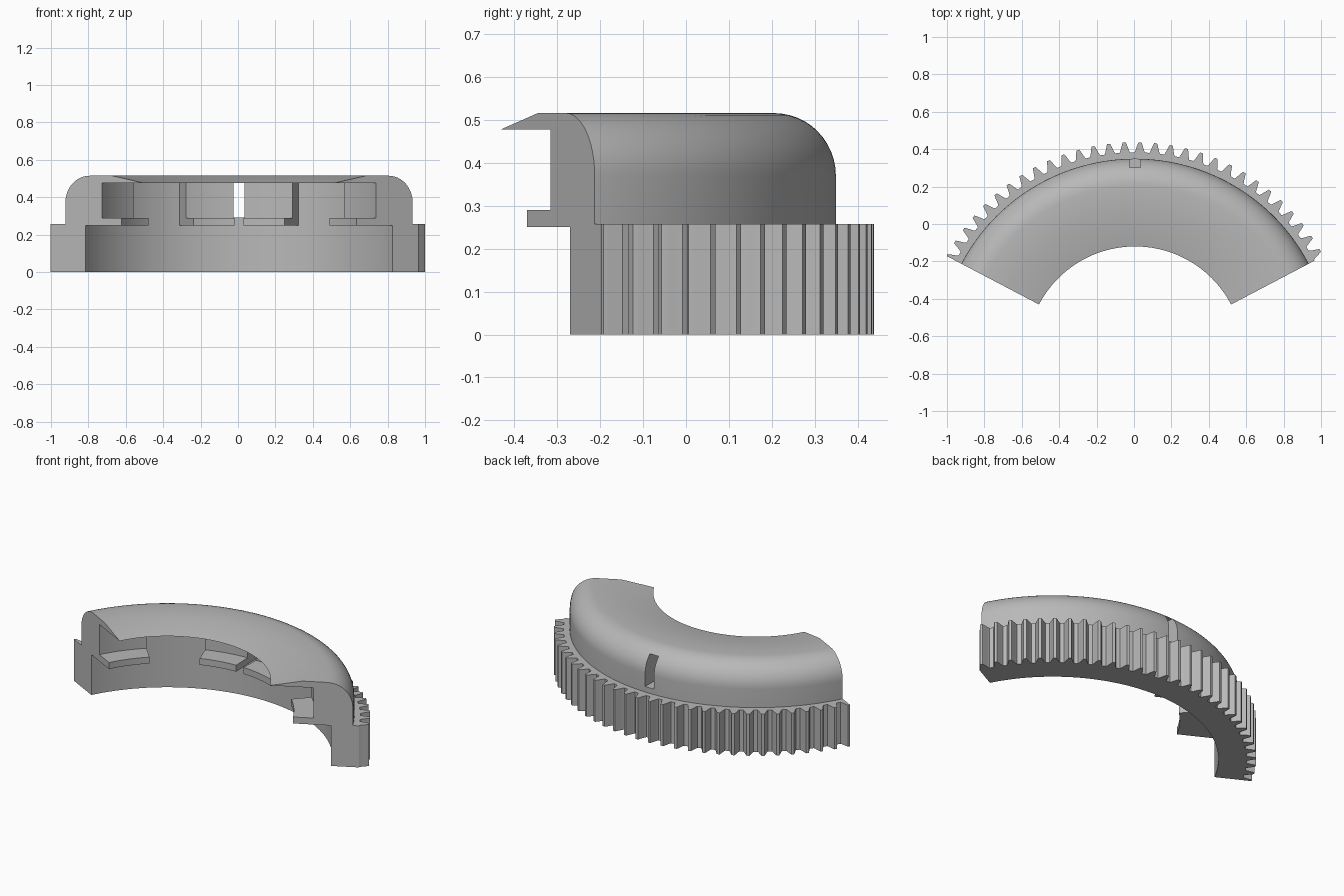
import bpy
from math import radians, sin, cos, pi

if "Cube" in bpy.data.objects:
    bpy.data.objects.remove(bpy.data.objects["Cube"])

# One plain grey for everything
grey = bpy.data.materials.new("plain grey")
grey.use_nodes = True
GREY = (0.48, 0.48, 0.48, 1)
grey.diffuse_color = GREY
grey.node_tree.nodes["Principled BSDF"].inputs["Base Color"].default_value = GREY

# Arc layout: centre, and start and end angle in degrees
CX, CY = 0.0055, -0.70
START, END = 27.7, 152.3
R_WALL, R_DOME, R_ROOT, R_TIP = 0.926, 1.049, 1.083, 1.137
Z_STEP, Z_LEDGE, Z_ROOF, Z_TOP = 0.257, 0.29, 0.477, 0.515


def sweep(name, angles, section):
    """Join the closed (radius, z) section found at every angle into a capped arc."""
    verts, faces = [], []
    for a in angles:
        t = radians(a)
        verts += [(CX + r * cos(t), CY + r * sin(t), z) for r, z in section(a)]
    n = len(verts) // len(angles)
    for i in range(len(angles) - 1):
        for j in range(n):
            k = (j + 1) % n
            faces.append((i * n + j, i * n + k, (i + 1) * n + k, (i + 1) * n + j))
    faces.append(tuple(range(n))[::-1])
    faces.append(tuple(range(len(verts) - n, len(verts))))
    mesh = bpy.data.meshes.new(name)
    mesh.from_pydata(verts, [], [f[::-1] for f in faces])
    mesh.materials.append(grey)
    obj = bpy.data.objects.new(name, mesh)
    bpy.context.collection.objects.link(obj)
    return obj


def smooth(obj, angle):
    bpy.ops.object.select_all(action="DESELECT")
    obj.select_set(True)
    bpy.context.view_layer.objects.active = obj
    bpy.ops.object.shade_smooth_by_angle(angle=radians(angle))


def steps(a, b, size=1.25):
    n = max(1, round((b - a) / size))
    return [a + (b - a) * i / n for i in range(n + 1)]


# Toothed lower ring: (degrees from tooth middle, radius) gives the flank shape
PITCH, FIRST_TOOTH = 4.23, 29.45
FLANK = [(0.4, R_TIP), (0.65, 1.125), (1.0, 1.105), (1.3, 1.09), (1.5, R_ROOT)]


def tooth_radius(a):
    d = abs((a - FIRST_TOOTH + PITCH / 2) % PITCH - PITCH / 2)
    if d <= FLANK[0][0]:
        return R_TIP
    for (d0, r0), (d1, r1) in zip(FLANK, FLANK[1:]):
        if d <= d1:
            return r0 + (r1 - r0) * (d - d0) / (d1 - d0)
    return R_ROOT


corners = {START, END}
for i in range(-1, 31):
    for d, r in FLANK:
        corners |= {FIRST_TOOTH + i * PITCH + s * d for s in (-1, 1)}
corners = sorted(a for a in corners if START <= a <= END)
ring = sweep("toothed_ring", corners, lambda a: [
    (R_WALL, 0), (tooth_radius(a), 0), (tooth_radius(a), Z_STEP), (R_WALL, Z_STEP)])
smooth(ring, 20)

# Domed cover with an overhanging roof
ROUND = 0.145
dome_profile = [(R_WALL, Z_STEP), (R_DOME, Z_STEP)]
for i in range(13):
    t = pi / 2 * i / 12
    dome_profile.append((R_DOME - ROUND + ROUND * cos(t), Z_TOP - ROUND + ROUND * sin(t)))
dome_profile += [(0.765, Z_TOP), (0.58, Z_ROOF), (R_WALL, Z_ROOF)]
dome = sweep("domed_cover", steps(START, END), lambda a: dome_profile)

# Slot through the middle of the wall
bpy.ops.mesh.primitive_cube_add(size=1, location=(CX, 0.28, (Z_LEDGE + Z_ROOF) / 2))
cutter = bpy.context.object
cutter.name = "slot_cutter"
cutter.scale = (0.06, 0.25, Z_ROOF - Z_LEDGE - 0.002)
cutter.hide_render = True
cut = dome.modifiers.new("slot", "BOOLEAN")
cut.operation, cut.solver, cut.object = "DIFFERENCE", "EXACT", cutter
bpy.context.view_layer.objects.active = dome
bpy.ops.object.modifier_apply(modifier=cut.name)
bpy.data.objects.remove(cutter)
smooth(dome, 25)

# Inner blocks, each with a ledge at its foot
block_profile = [(0.71, 0.25), (R_WALL, 0.25), (R_WALL, Z_ROOF),
                 (0.828, Z_ROOF), (0.828, Z_LEDGE), (0.71, Z_LEDGE)]
for name, a, b in (("left_end", START, 47), ("left_middle", 69.9, 88),
                   ("right_middle", 92, 110.1), ("right_end", 133, END)):
    block = sweep(name + "_ledge_block", steps(a, b), lambda _: block_profile)
    smooth(block, 25)
